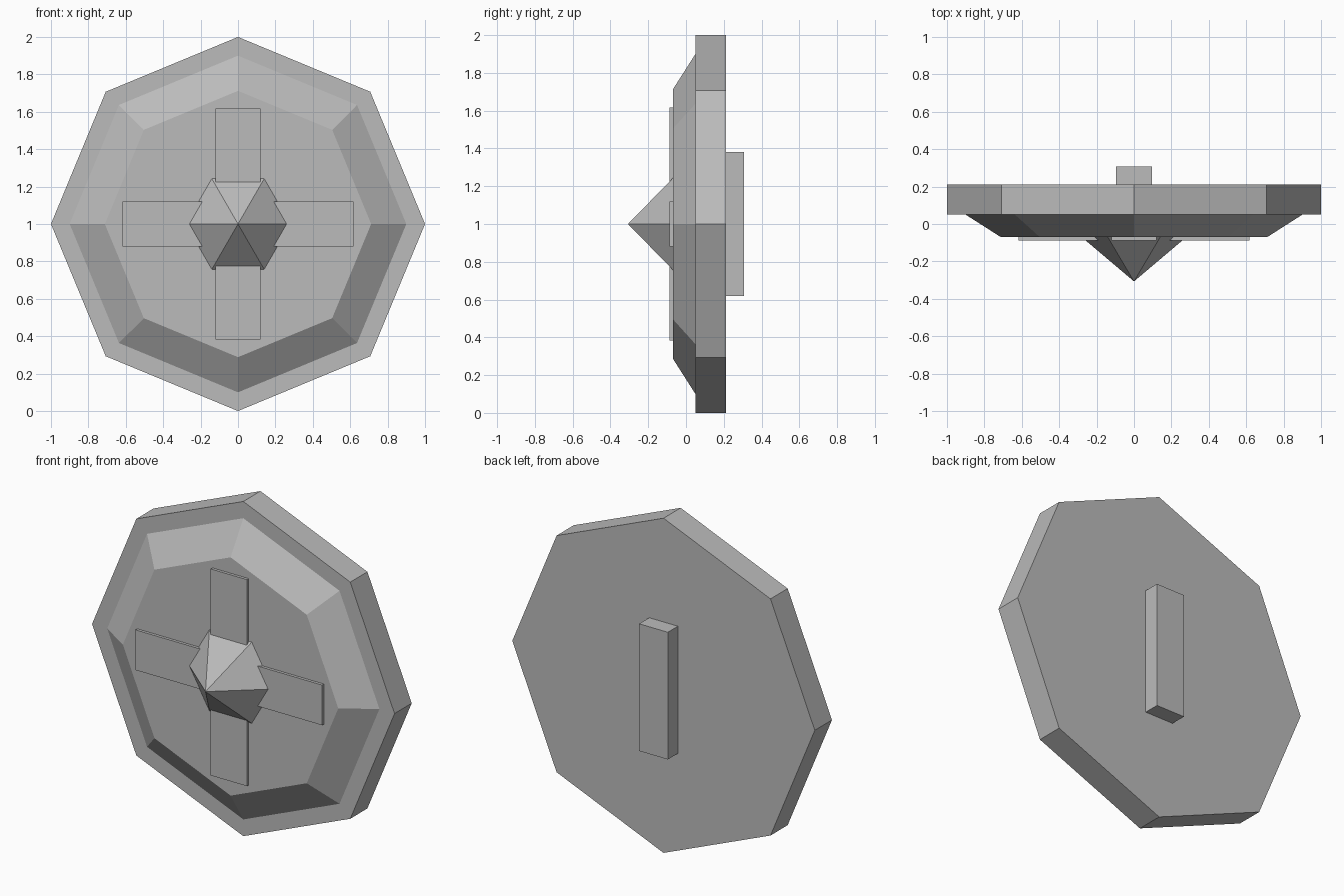
import bpy, math
from mathutils import Matrix

if "Cube" in bpy.data.objects:
    bpy.data.objects.remove(bpy.data.objects["Cube"])

metal = bpy.data.materials.new("grey")
metal.diffuse_color = (0.5, 0.5, 0.5, 1)
metal.use_nodes = True
metal.node_tree.nodes["Principled BSDF"].inputs["Base Color"].default_value = metal.diffuse_color


def loft(name, sides, rings):
    """Solid around the front-back axis; rings are (radius, y), radius 0 makes a tip."""
    verts, faces, loops = [], [], []
    for r, y in rings:
        n = sides if r else 1
        loops.append(list(range(len(verts), len(verts) + n)))
        for i in range(n):
            a = 2 * math.pi * i / sides
            verts.append((r * math.cos(a), y, 1 + r * math.sin(a)))
    for lo, hi in zip(loops, loops[1:]):
        for i in range(sides):
            j = (i + 1) % sides
            if len(hi) == 1:
                faces.append((lo[i], lo[j], hi[0]))
            else:
                faces.append((lo[i], lo[j], hi[j], hi[i]))
    faces.append(loops[0][::-1])
    if len(loops[-1]) > 1:
        faces.append(loops[-1])
    return add(name, verts, faces)


def box(name, x, y0, y1, z):
    """Box centred on the axis with half sizes x and z."""
    verts = [(sx * x, y, 1 + sz * z) for y in (y1, y0)
             for sx, sz in ((1, -1), (1, 1), (-1, 1), (-1, -1))]
    faces = [(3, 2, 1, 0), (4, 5, 6, 7)]
    faces += [(i, (i + 1) % 4, (i + 1) % 4 + 4, i + 4) for i in range(4)]
    return add(name, verts, faces)


def add(name, verts, faces):
    import bmesh
    mesh = bpy.data.meshes.new(name)
    mesh.from_pydata(verts, [], faces)
    bm = bmesh.new()
    bm.from_mesh(mesh)
    bmesh.ops.recalc_face_normals(bm, faces=bm.faces)
    bm.to_mesh(mesh)
    bm.free()
    mesh.materials.append(metal)
    obj = bpy.data.objects.new(name, mesh)
    bpy.context.collection.objects.link(obj)
    return obj


# Octagonal shield: thick rim and bevelled front plate
loft("rim", 8, [(1.0, 0.212), (1.0, 0.05)])
loft("front_plate", 8, [(0.9, 0.05), (0.712, -0.07)])

# Pointed six-sided boss
loft("boss", 6, [(0.28, -0.07), (0, -0.307)])

# Crossed straps on the front
box("vertical_strap", 0.12, -0.087, -0.07, 0.617)
box("horizontal_strap", 0.617, -0.087, -0.07, 0.12)

# Grip on the back
box("grip", 0.095, 0.212, 0.307, 0.38)
